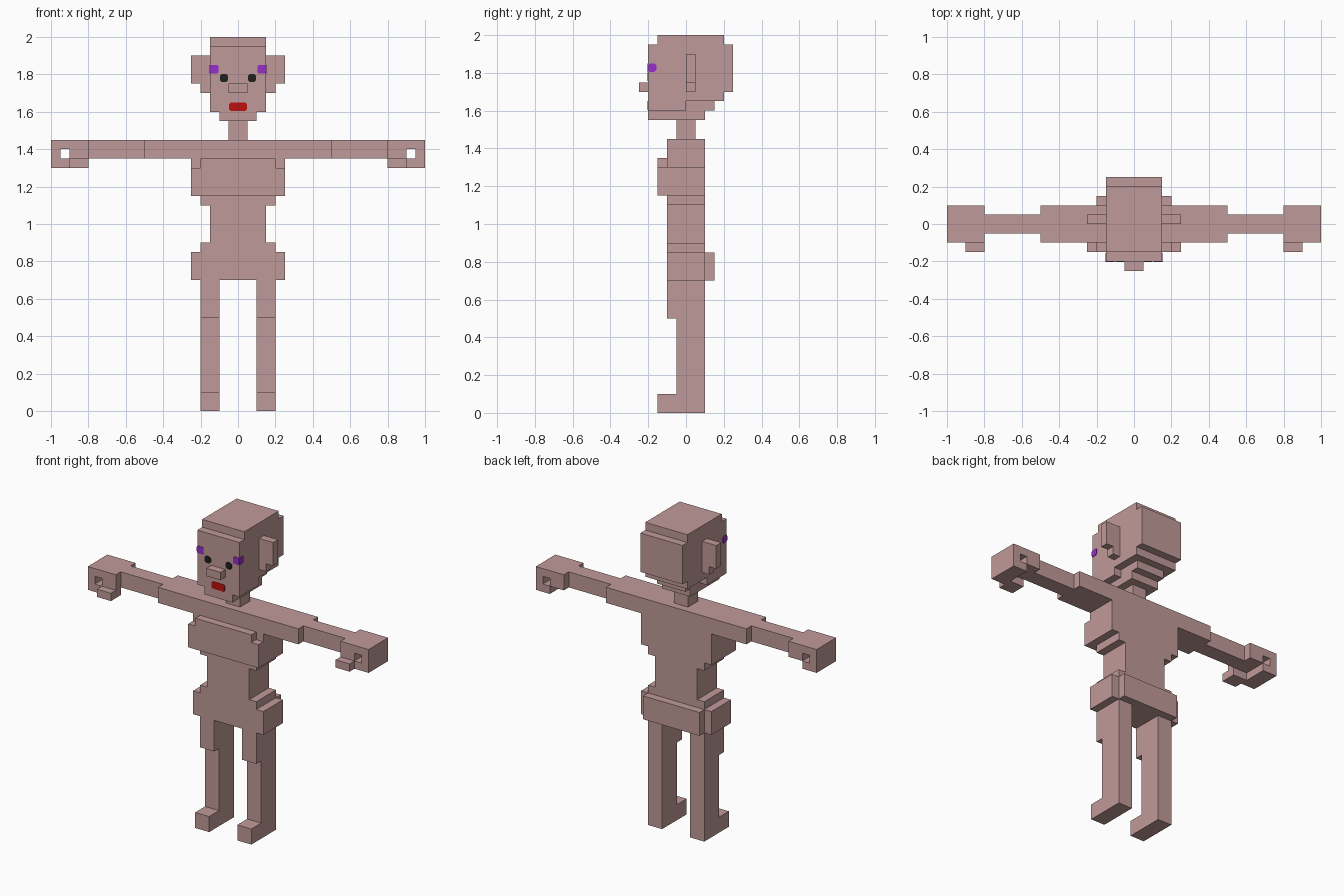
import bpy, bmesh, math
from mathutils import Vector

cube = bpy.data.objects.get("Cube")
if cube:
    bpy.data.objects.remove(cube, do_unlink=True)

UNIT = 0.05  # edge of one block


def material(name, rgb):
    m = bpy.data.materials.new(name)
    m.use_nodes = True
    m.diffuse_color = (*rgb, 1)
    m.node_tree.nodes["Principled BSDF"].inputs["Base Color"].default_value = (*rgb, 1)
    return m


SKIN = material("skin", (0.527, 0.323, 0.319))
BLACK = material("black", (0.014, 0.014, 0.014))
PURPLE = material("purple", (0.305, 0.026, 0.578))
RED = material("red", (0.52, 0.005, 0.005))

# Each part is a list of boxes in block units: x0, x1, y0, y1, z0, z1
centre_parts = {
    "head": [(-3, 3, -3, 4, 39, 40),   # crown
             (-3, 3, -4, 5, 34, 39),   # skull
             (-3, 3, -4, 4, 33, 34),
             (-3, 3, -4, 0, 32, 33),   # jaw
             (-2, 2, 0, 3, 32, 33),
             (-2, 2, -4, 2, 31, 32)],  # chin
    "nose": [(-1, 1, -5, -4, 34, 35)],
    "neck": [(-1, 1, -1, 1, 29, 31)],
    "torso": [(-5, 5, -2, 2, 23, 27),  # ribs
              (-4, 4, -2, 2, 22, 23),
              (-3, 3, -2, 2, 18, 22)], # waist
    "chest": [(-5, 5, -3, -2, 23, 26), (-4, 4, -3, -2, 26, 27)],
    "shoulders": [(-10, 10, -2, 2, 27, 29)],
    "hips": [(-4, 4, -2, 2, 17, 18), (-5, 5, -2, 2, 14, 17), (-4, 4, 2, 3, 14, 17)],
}
side_parts = {
    "ear": [(3, 4, 0, 1, 34, 38), (4, 5, 0, 1, 35, 38)],
    "forearm": [(10, 16, -1, 1, 27, 29)],
    "hand": [(16, 18, -2, 2, 27, 29),  # palm
             (18, 20, -2, 2, 28, 29),  # grip around the hole
             (19, 20, -2, 2, 27, 28),
             (18, 20, -2, 2, 26, 27)],
    "thumb": [(16, 18, -3, -1, 26, 27)],
    "leg": [(2, 4, -2, 2, 10, 14),     # thigh
            (2, 4, -1, 2, 2, 10)],     # shin
    "foot": [(2, 4, -3, 2, 0, 2)],
}


def cells(boxes):
    return {(x, y, z) for x0, x1, y0, y1, z0, z1 in boxes
            for x in range(x0, x1) for y in range(y0, y1) for z in range(z0, z1)}


def add_object(name, bm, mat):
    mesh = bpy.data.meshes.new(name)
    bm.to_mesh(mesh)
    bm.free()
    mesh.materials.append(mat)
    obj = bpy.data.objects.new(name, mesh)
    bpy.context.collection.objects.link(obj)
    return obj


parts = {name: cells(b) for name, b in centre_parts.items()}
for name, boxes in side_parts.items():
    parts["left_" + name] = cells(boxes)
    parts["right_" + name] = cells([(-b[1], -b[0], *b[2:]) for b in boxes])
solid = set().union(*parts.values())


def build_blocks(name, blocks):
    """Outer skin of a block part, merged into large flat faces."""
    bm = bmesh.new()
    for c in sorted(blocks):
        for axis in range(3):
            for sign in (-1, 1):
                n = list(c)
                n[axis] += sign
                if tuple(n) in solid:
                    continue
                quad = []
                for u, v in ((0, 0), (1, 0), (1, 1), (0, 1)):
                    p = list(c)
                    p[axis] += sign > 0
                    p[(axis + 1) % 3] += u
                    p[(axis + 2) % 3] += v
                    quad.append(bm.verts.new(Vector(p) * UNIT))
                bm.faces.new(quad if sign > 0 else quad[::-1])
    bmesh.ops.remove_doubles(bm, verts=bm.verts[:], dist=0.001)
    bmesh.ops.dissolve_limit(bm, angle_limit=math.radians(1),
                             verts=bm.verts[:], edges=bm.edges[:])
    add_object(name, bm, SKIN)


for name, blocks in parts.items():
    build_blocks(name, blocks)


def plate(name, centre, w, h, mat, side=0, cut=0.011, depth=0.003):
    """Thin plate with clipped corners; side 0 faces the front, +1/-1 faces x."""
    a, b = w / 2, h / 2
    outline = [(a - cut, b), (a, b - cut), (a, cut - b), (a - cut, -b),
               (cut - a, -b), (-a, cut - b), (-a, b - cut), (cut - a, b)]
    bm = bmesh.new()
    base = Vector(centre)
    out = Vector((side, 0, 0)) if side else Vector((0, -1, 0))
    along = Vector((0, 1, 0)) if side else Vector((1, 0, 0))
    face = bm.faces.new([bm.verts.new(base + along * u + Vector((0, 0, v)))
                         for u, v in outline])
    new = bmesh.ops.extrude_face_region(bm, geom=[face])["geom"]
    bmesh.ops.translate(bm, vec=out * depth,
                        verts=[g for g in new if isinstance(g, bmesh.types.BMVert)])
    bmesh.ops.recalc_face_normals(bm, faces=bm.faces[:])
    add_object(name, bm, mat)


# Painted face details
plate("mouth", (0, -0.2, 1.627), 0.095, 0.046, RED, cut=0.008)
for label, s in (("left", 1), ("right", -1)):
    plate(label + "_eye", (s * 0.075, -0.2, 1.78), 0.044, 0.044, BLACK)
    plate(label + "_eye_mark_front", (s * 0.128, -0.2, 1.828), 0.046, 0.046, PURPLE, cut=0.006)
    plate(label + "_eye_mark_side", (s * 0.15, -0.179, 1.828), 0.046, 0.046, PURPLE, side=s)
